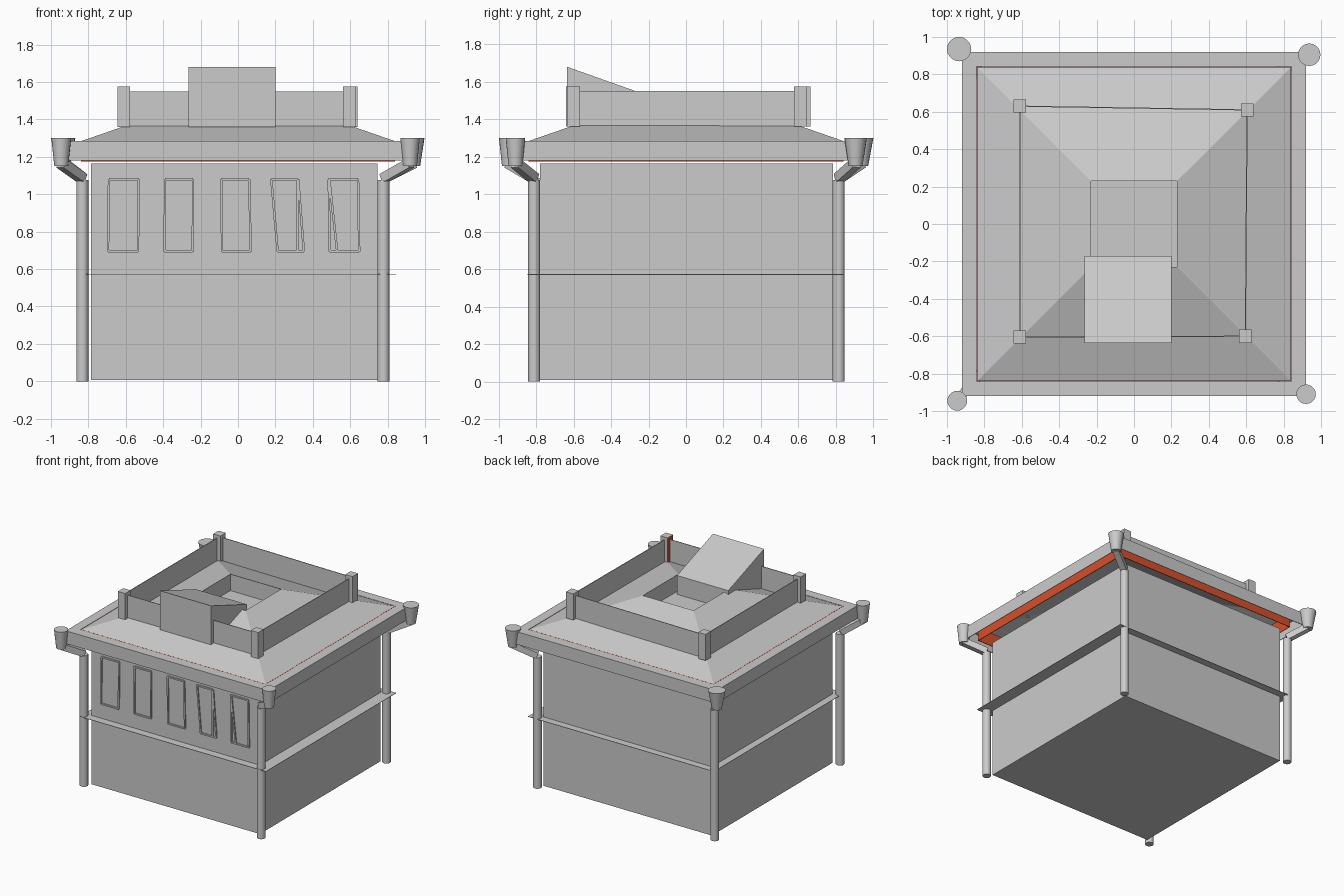
import bpy, bmesh, math
from mathutils import Vector

if "Cube" in bpy.data.objects:
    bpy.data.objects.remove(bpy.data.objects["Cube"])


def material(name, rgb):
    m = bpy.data.materials.new(name)
    m.diffuse_color = (*rgb, 1)
    m.use_nodes = True
    m.node_tree.nodes["Principled BSDF"].inputs["Base Color"].default_value = m.diffuse_color
    return m


GREY = material("plain grey", (0.6, 0.6, 0.6))
RED = material("orange red", (0.68, 0.08, 0.025))


def finish(name, bm, mat=GREY):
    bmesh.ops.recalc_face_normals(bm, faces=bm.faces)
    me = bpy.data.meshes.new(name)
    bm.to_mesh(me)
    bm.free()
    me.materials.append(mat)
    ob = bpy.data.objects.new(name, me)
    bpy.context.collection.objects.link(ob)
    return ob


def box(name, x0, x1, y0, y1, z0, z1, mat=GREY):
    bm = bmesh.new()
    bmesh.ops.create_cube(bm, size=1)
    for v in bm.verts:
        v.co = ((x0 + x1) / 2 + v.co.x * (x1 - x0),
                (y0 + y1) / 2 + v.co.y * (y1 - y0),
                (z0 + z1) / 2 + v.co.z * (z1 - z0))
    return finish(name, bm, mat)


def beam(name, a, b, w, h):
    """Square bar from a to b, w across and h deep."""
    a, b = Vector(a), Vector(b)
    bm = bmesh.new()
    bmesh.ops.create_cube(bm, size=1)
    rot = (b - a).to_track_quat('Z', 'Y')
    for v in bm.verts:
        p = Vector((v.co.x * w, v.co.y * h, v.co.z * (b - a).length))
        v.co = (a + b) / 2 + rot @ p
    return finish(name, bm)


def cone(name, x, y, z0, z1, r0, r1):
    bm = bmesh.new()
    bmesh.ops.create_cone(bm, cap_ends=True, segments=20, radius1=r0, radius2=r1, depth=z1 - z0)
    bmesh.ops.translate(bm, verts=bm.verts, vec=(x, y, (z0 + z1) / 2))
    for f in bm.faces:
        f.smooth = len(f.verts) == 4
    for e in bm.edges:
        e.smooth = all(len(f.verts) == 4 for f in e.link_faces)
    return finish(name, bm)


def square_ring(name, profile, mat=GREY):
    """Sweep a closed (half width, height) section round a square."""
    bm = bmesh.new()
    rows = [[bm.verts.new((sx * h, sy * h, z)) for h, z in profile]
            for sx, sy in ((-1, -1), (1, -1), (1, 1), (-1, 1))]
    n = len(profile)
    for i in range(4):
        a, b = rows[i], rows[(i + 1) % 4]
        for j in range(n):
            k = (j + 1) % n
            bm.faces.new((a[j], b[j], b[k], a[k]))
    return finish(name, bm, mat)


# main walls and the thin ledge round them
box("body", -0.785, 0.745, -0.78, 0.785, 0.008, 1.165)
square_ring("ledge", [(0.845, 0.57), (0.845, 0.573), (0.74, 0.573), (0.74, 0.57)])

# eave: open channel with red inner trim
square_ring("eave", [(0.92, 1.18), (0.92, 1.285), (0.842, 1.285),
                     (0.842, 1.28), (0.915, 1.28), (0.915, 1.18)])
square_ring("eave_trim", [(0.84, 1.175), (0.84, 1.284), (0.835, 1.284), (0.835, 1.175)], RED)

# sloping roof with a sunken square well
square_ring("roof", [(0.836, 1.285), (0.23, 1.495), (0.23, 1.36),
                     (0.235, 1.36), (0.235, 1.48), (0.83, 1.28)])
box("well_floor", -0.235, 0.235, -0.235, 0.235, 1.355, 1.36)

# wedge-shaped roof hatch
bm = bmesh.new()
side = [(-0.635, 1.36), (-0.635, 1.68), (-0.17, 1.515), (-0.17, 1.36)]
face = bm.faces.new([bm.verts.new((-0.265, y, z)) for y, z in side])
ext = bmesh.ops.extrude_face_region(bm, geom=[face], use_keep_orig=True)
bmesh.ops.translate(bm, vec=(0.465, 0, 0),
                    verts=[v for v in ext["geom"] if isinstance(v, bmesh.types.BMVert)])
finish("roof_hatch", bm)

# parapet posts, one with a red inner face, and walls between them
posts = [(-0.61, -0.605), (0.595, -0.60), (0.605, 0.61), (-0.61, 0.63)]
for i, (x, y) in enumerate(posts):
    post = box("parapet_post", x - 0.033, x + 0.033, y - 0.035, y + 0.035, 1.36, 1.575)
    if i == 1:
        post.data.materials.append(RED)
        for f in post.data.polygons:
            if f.normal.x < -0.9:
                f.material_index = 1
    nx, ny = posts[(i + 1) % 4]
    if i % 2 == 0:
        beam("parapet_wall", (x, y, 1.455), (nx, ny, 1.455), 0.006, 0.19)
    else:
        beam("parapet_wall", (x, y, 1.455), (nx, ny, 1.455), 0.006, 0.19)

# corner drainpipes: pipe, sloping elbow, hopper
drains = [(-0.832, -0.81, -0.945, -0.945, 0.053), (0.778, -0.81, 0.92, -0.91, 0.052),
          (0.778, 0.815, 0.937, 0.905, 0.06), (-0.832, 0.815, -0.935, 0.935, 0.065)]
for px, py, hx, hy, r in drains:
    cone("drainpipe", px, py, 0, 1.075, 0.032, 0.032)
    beam("drain_elbow", (px, py, 1.085), (hx, hy, 1.165), 0.05, 0.05)
    cone("drain_hopper", hx, hy, 1.15, 1.30, 0.037, r)

# slightly skewed window frames on the front
top, bottom, fy = 1.08, 0.695, -0.784
windows = [(-0.69, -0.53, -0.695, -0.535), (-0.39, -0.24, -0.392, -0.242),
           (-0.09, 0.06, -0.085, 0.068), (0.178, 0.318, 0.212, 0.318),
           (0.485, 0.642, 0.49, 0.648)]
for a, b, c, d in windows:
    for p, q in (((a, top), (b, top)), ((c, bottom), (d, bottom)),
                 ((a, top), (c, bottom)), ((b, top), (d, bottom))):
        beam("window_frame", (p[0], fy, p[1]), (q[0], fy, q[1]), 0.012, 0.012)
for x0, x1 in ((0.322, 0.352), (0.488, 0.53)):
    beam("window_brace", (x0, fy, top), (x1, fy, bottom), 0.012, 0.012)
beam("window_sill", (0.318, fy, bottom), (0.352, fy, bottom), 0.012, 0.012)
